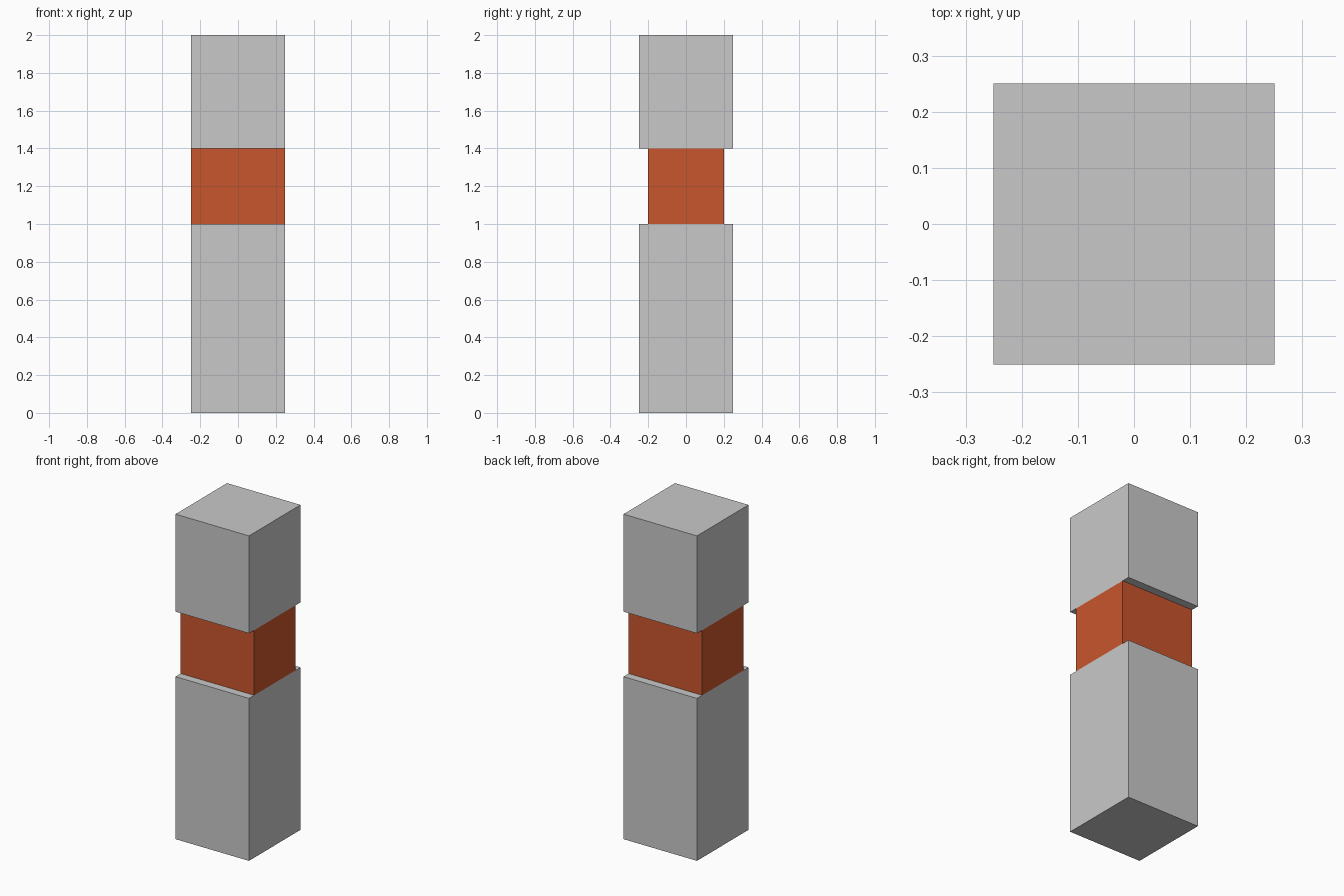
import bpy

if "Cube" in bpy.data.objects:
    bpy.data.objects.remove(bpy.data.objects["Cube"])


def material(name, rgb):
    m = bpy.data.materials.new(name)
    m.diffuse_color = (*rgb, 1.0)
    m.use_nodes = True
    m.node_tree.nodes["Principled BSDF"].inputs["Base Color"].default_value = m.diffuse_color
    return m


def block(name, size_x, size_y, z0, z1, mat):
    bpy.ops.mesh.primitive_cube_add(size=1, location=(0, 0, (z0 + z1) / 2))
    ob = bpy.context.object
    ob.name = name
    ob.scale = (size_x, size_y, z1 - z0)
    bpy.ops.object.transform_apply(location=False, rotation=False, scale=True)
    ob.data.materials.append(mat)
    return ob


grey = material("light grey", (0.584, 0.584, 0.584))
orange = material("burnt orange", (0.584, 0.093, 0.026))

# Square post in two lengths, joined by an orange band recessed at front and back
block("lower_post", 0.5, 0.5, 0.0, 1.0, grey)
block("middle_band", 0.5, 0.4, 1.0, 1.4, orange)
block("upper_post", 0.5, 0.5, 1.4, 2.0, grey)
